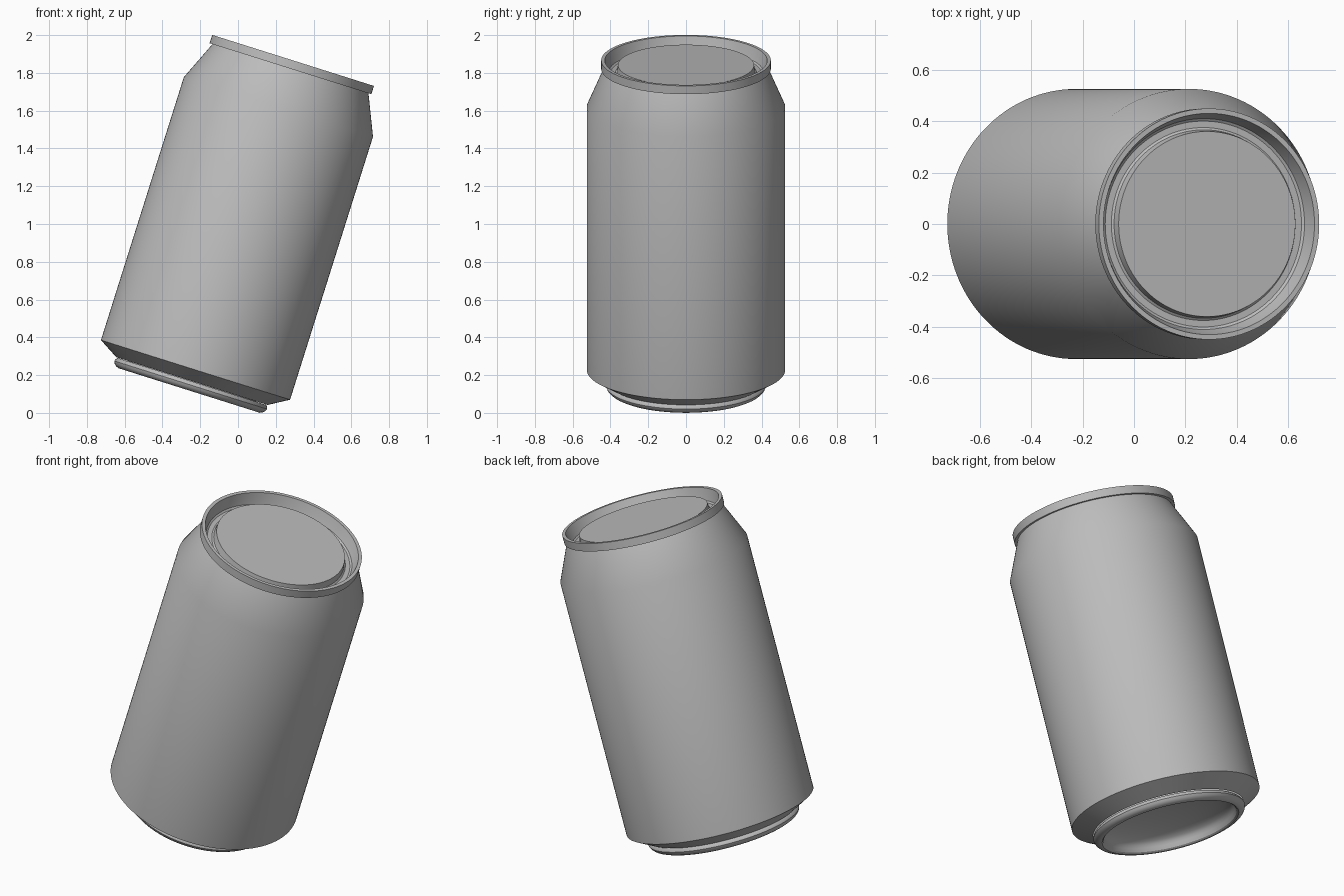
import bpy, bmesh, math
from mathutils import Matrix

if "Cube" in bpy.data.objects:
    bpy.data.objects.remove(bpy.data.objects["Cube"])

SEGMENTS = 128
TILT = math.radians(17.5)
# Tilt to the right, then move the lower body edge's centre into place
PLACE = Matrix.Translation((-0.225, 0, 0.2275)) @ Matrix.Rotation(TILT, 4, 'Y')

aluminium = bpy.data.materials.new("grey aluminium")
aluminium.diffuse_color = (0.5, 0.5, 0.5, 1)
aluminium.use_nodes = True
aluminium.node_tree.nodes["Principled BSDF"].inputs["Base Color"].default_value = aluminium.diffuse_color


def lathe(name, profile):
    """Revolve a (radius, height) profile around the can's axis."""
    bm = bmesh.new()
    verts = [bm.verts.new((r, 0, h)) for r, h in profile]
    edges = [bm.edges.new(pair) for pair in zip(verts, verts[1:])]
    bmesh.ops.spin(bm, geom=verts + edges, cent=(0, 0, 0), axis=(0, 0, 1),
                   angle=2 * math.pi, steps=SEGMENTS)
    bmesh.ops.remove_doubles(bm, verts=bm.verts, dist=1e-4)
    # Profiles run upwards on the outside, so faces should point outwards
    bm.normal_update()
    first = max(bm.faces, key=lambda f: f.calc_center_median().xy.length)
    c = first.calc_center_median()
    if first.normal.x * c.x + first.normal.y * c.y < 0:
        bmesh.ops.reverse_faces(bm, faces=bm.faces)
    bm.transform(PLACE)
    mesh = bpy.data.meshes.new(name)
    bm.to_mesh(mesh)
    bm.free()
    mesh.materials.append(aluminium)
    obj = bpy.data.objects.new(name, mesh)
    bpy.context.collection.objects.link(obj)
    bpy.context.view_layer.objects.active = obj
    obj.select_set(True)
    bpy.ops.object.shade_smooth_by_angle(angle=math.radians(32))
    obj.select_set(False)
    return obj


# Side wall with bottom chamfer and tapered neck
lathe("can_body", [(0.42, -0.062), (0.525, 0), (0.525, 1.46), (0.433, 1.672)])

# Domed underside and rounded foot ring
dome = [(0.365 * math.sin(a), -0.085 + 0.10 * math.cos(a))
        for a in (math.pi / 2 * i / 10 for i in range(11))]
foot = [(0.372, -0.106), (0.382, -0.114), (0.393, -0.114), (0.408, -0.107),
        (0.419, -0.096), (0.424, -0.084), (0.420, -0.072), (0.412, -0.064)]
lathe("can_base", dome + foot)

# Rolled rim, groove and raised centre panel
lathe("can_lid", [(0.43, 1.672), (0.449, 1.672), (0.449, 1.718), (0.430, 1.718),
                  (0.418, 1.675), (0.410, 1.652), (0.400, 1.645), (0.375, 1.645),
                  (0.366, 1.652), (0.360, 1.692), (0, 1.692)])
